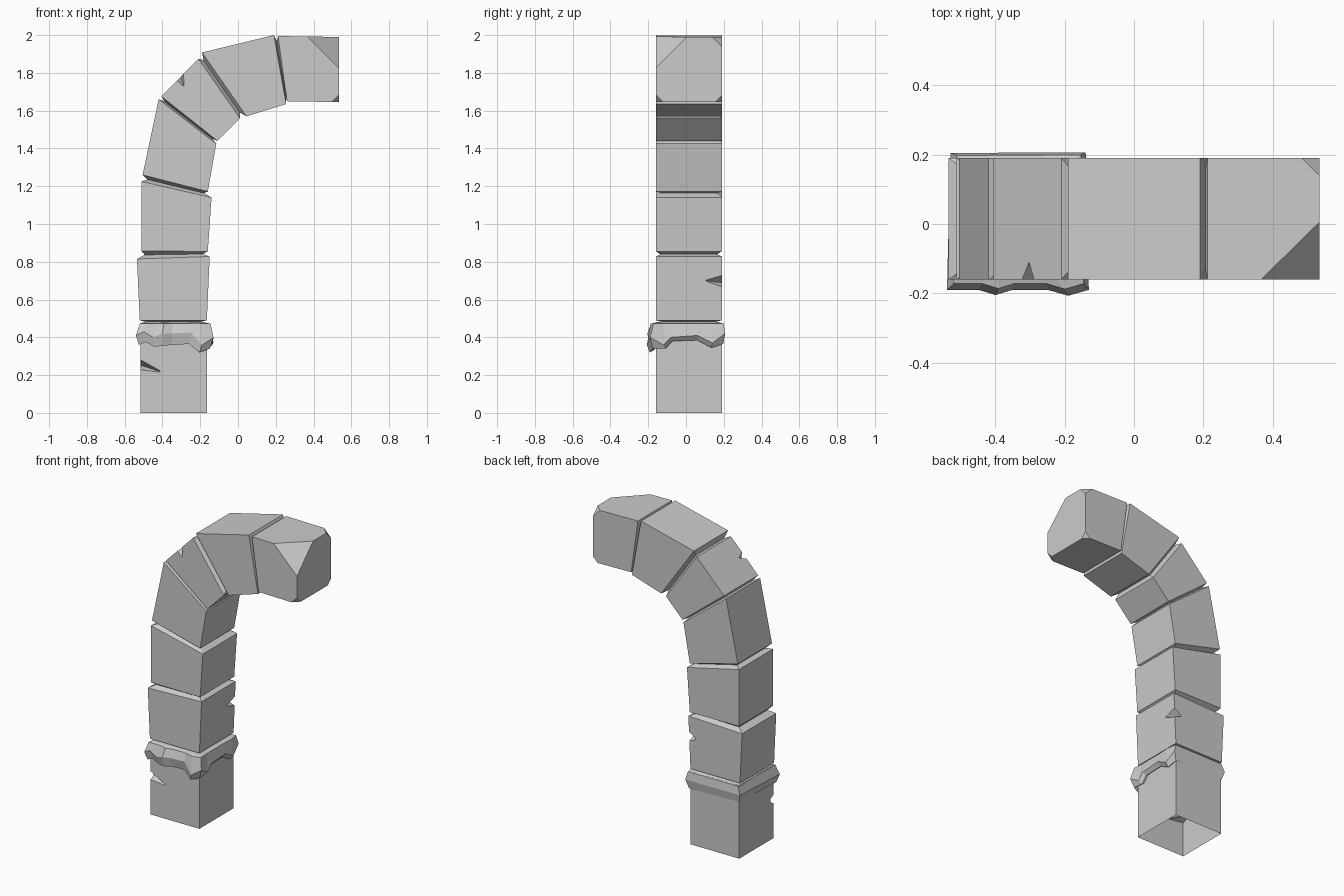
import bpy, bmesh
from mathutils import Vector

if "Cube" in bpy.data.objects:
    bpy.data.objects.remove(bpy.data.objects["Cube"])

Y0, Y1 = -0.16, 0.19


def make_object(name, bm):
    bmesh.ops.recalc_face_normals(bm, faces=bm.faces)
    mesh = bpy.data.meshes.new(name)
    bm.to_mesh(mesh)
    bm.free()
    ob = bpy.data.objects.new(name, mesh)
    bpy.context.collection.objects.link(ob)
    return ob


def loft(bm, rings):
    rows = [[bm.verts.new(p) for p in r] for r in rings]
    n = len(rows[0])
    for a, b in zip(rows, rows[1:]):
        for i in range(n):
            j = (i + 1) % n
            bm.faces.new((a[i], a[j], b[j], b[i]))
    return rows


def section(outer, inner, inset=0.0):
    """Rectangular ring across the column between an outer and inner (x, z) point."""
    o, i = Vector(outer), Vector(inner)
    d = (i - o).normalized() * inset
    o, i = o + d, i - d
    ya, yb = Y0 + inset, Y1 - inset
    return [(o.x, ya, o.y), (i.x, ya, i.y), (i.x, yb, i.y), (o.x, yb, o.y)]


# Stone blocks: lower outer, lower inner, upper outer, upper inner corners (x, z)
blocks = [
    ((-.515, 0), (-.165, 0), (-.515, .475), (-.165, .475)),
    ((-.52, .49), (-.165, .49), (-.535, .815), (-.15, .828)),
    ((-.512, .857), (-.16, .855), (-.512, 1.225), (-.14, 1.14)),
    ((-.505, 1.26), (-.16, 1.172), (-.42, 1.66), (-.115, 1.425)),
    ((-.405, 1.675), (-.108, 1.44), (-.21, 1.875), (.01, 1.56)),
    ((-.19, 1.908), (.045, 1.57), (.19, 2.0), (.255, 1.635)),
    ((.212, 1.995), (.26, 1.65), (.535, 1.99), (.535, 1.645)),
]
rings = []
for k, (lo, li, uo, ui) in enumerate(blocks):
    if k:
        po, pi = blocks[k - 1][2:]
        mid_o = (Vector(po) + Vector(lo)) / 2
        mid_i = (Vector(pi) + Vector(li)) / 2
        rings.append(section(mid_o, mid_i, 0.03))
    rings += [section(lo, li), section(uo, ui)]
bm = bmesh.new()
rows = loft(bm, rings)
bm.faces.new(rows[0])
bm.faces.new(rows[-1])
column = make_object("stone_column", bm)

# Chips: wedge nicks in block edges and cut corners on the end block
chips = [
    [(-.53, -.18, .30), (-.53, -.18, .22), (-.40, -.158, .215), (-.508, -.11, .25)],
    [(-.13, .21, .75), (-.13, .21, .65), (-.157, .10, .70), (-.21, .188, .69)],
    [(-.345, -.18, 1.765), (-.285, -.18, 1.83), (-.305, -.105, 1.785), (-.285, -.158, 1.725)],
]
for y, z, sy, sz, d in [(Y0, 1.99, -1, 1, .165), (Y1, 1.99, 1, 1, .05),
                        (Y0, 1.645, -1, -1, .04), (Y1, 1.645, 1, -1, .035)]:
    e = 0.01
    apex = Vector((.535 + e, y + e * sy, z + e * sz))
    length = d + 3 * e
    chips.append([apex, apex - Vector((length, 0, 0)),
                  apex - Vector((0, length * sy, 0)), apex - Vector((0, 0, length * sz))])
bm = bmesh.new()
for pts in chips:
    v = [bm.verts.new(p) for p in pts]
    for f in ((0, 1, 2), (0, 3, 1), (0, 2, 3), (1, 3, 2)):
        bm.faces.new([v[i] for i in f])
cutter = make_object("chip_cutter", bm)
cutter.hide_render = True
mod = column.modifiers.new("chips", 'BOOLEAN')
mod.operation = 'DIFFERENCE'
mod.solver = 'EXACT'
mod.object = cutter
bpy.context.view_layer.objects.active = column
bpy.ops.object.modifier_apply(modifier=mod.name)
bpy.data.objects.remove(cutter)

# The underside is open
bm = bmesh.new()
bm.from_mesh(column.data)
bottom = [f for f in bm.faces if all(v.co.z < 1e-4 for v in f.verts)]
bmesh.ops.delete(bm, geom=bottom, context='FACES')
bm.to_mesh(column.data)
bm.free()

# Ragged collar around the base block: x, y, lip height, lower edge height
lip = [
    (-.54, -.19, .41, .36), (-.50, -.19, .43, .375), (-.45, -.19, .40, .35),
    (-.40, -.205, .42, .355), (-.35, -.19, .42, .36), (-.25, -.19, .425, .365),
    (-.19, -.207, .36, .32), (-.13, -.19, .40, .34), (-.135, -.12, .36, .34),
    (-.135, -.08, .40, .38), (-.135, .06, .41, .385), (-.13, .14, .37, .345),
    (-.14, .207, .42, .365), (-.53, .205, .42, .37),
]


def squeeze(x, y, x0, x1, y0, y1):
    """Remap a lip point onto a smaller rectangle."""
    return (x0 + (x + .54) / .41 * (x1 - x0), y0 + (y + .19) / .395 * (y1 - y0))


bm = bmesh.new()
loft(bm, [
    [(*squeeze(x, y, -.49, -.19, -.135, .165), .482) for x, y, a, b in lip],
    [(*squeeze(x, y, -.52, -.145, -.172, .198), .472) for x, y, a, b in lip],
    [(x, y, a) for x, y, a, b in lip],
    [(*squeeze(x, y, -.525, -.15, -.176, .195), b) for x, y, a, b in lip],
    [(*squeeze(x, y, -.51, -.17, -.155, .185), b + .012) for x, y, a, b in lip],
])
make_object("base_collar", bm)
